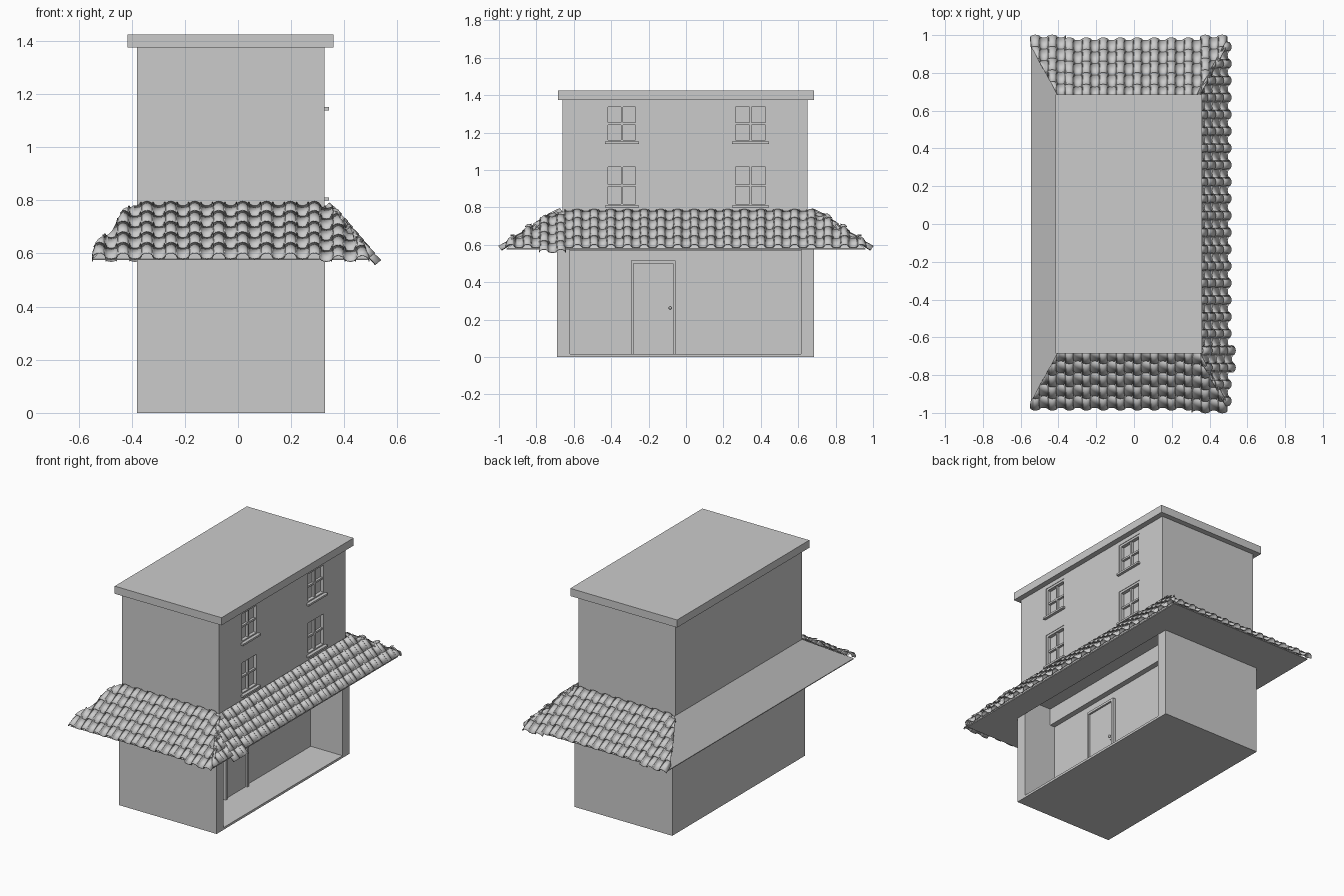
import bpy, bmesh, math
from mathutils import Vector

if "Cube" in bpy.data.objects:
    bpy.data.objects.remove(bpy.data.objects["Cube"])


def finish(bm, name):
    me = bpy.data.meshes.new(name)
    bm.normal_update()
    bm.to_mesh(me)
    bm.free()
    ob = bpy.data.objects.new(name, me)
    bpy.context.collection.objects.link(ob)
    return ob


def add_box(bm, x0, x1, y0, y1, z0, z1):
    r = bmesh.ops.create_cube(bm, size=1)
    bmesh.ops.scale(bm, vec=(x1 - x0, y1 - y0, z1 - z0), verts=r["verts"])
    bmesh.ops.translate(bm, vec=((x0 + x1) / 2, (y0 + y1) / 2, (z0 + z1) / 2), verts=r["verts"])


def boxes(name, *dims):
    bm = bmesh.new()
    for d in dims:
        add_box(bm, *d)
    return finish(bm, name)


XL, XR, BACK = -0.38, 0.328, 0.097

# Ground storey with a deep shop-front recess on the right side
boxes("ground_rear_block", (XL, BACK, -0.69, 0.685, 0, 0.72))
boxes("ground_floor_slab", (BACK, XR, -0.62, 0.615, 0, 0.015))
boxes("ground_end_walls", (BACK, XR, -0.69, -0.62, 0, 0.68), (BACK, XR, 0.615, 0.685, 0, 0.68))
boxes("recess_lintel", (BACK, BACK + 0.035, -0.62, 0.615, 0.57, 0.68))

# Upper storeys and roof slab
upper = boxes("upper_walls", (XL, 0.325, -0.66, 0.65, 0.68, 1.375))
boxes("roof_slab", (-0.415, 0.36, -0.685, 0.685, 1.375, 1.425))

# Windows: cut recesses, then frames with cross bars and sills
WINDOWS = [(y0, y1, z0, z1) for y0, y1 in ((-0.43, -0.255), (0.25, 0.44))
           for z0, z1 in ((0.805, 1.03), (1.145, 1.35))]
cutter = boxes("window_cutter", *[(0.30, 0.36, *w) for w in WINDOWS])
cutter.hide_render = True
cutter.hide_viewport = True
cut = upper.modifiers.new("windows", "BOOLEAN")
cut.object = cutter
cut.solver = "EXACT"
for i, (y0, y1, z0, z1) in enumerate(WINDOWS):
    ym, zm, t, f = (y0 + y1) / 2, (z0 + z1) / 2, 0.006, 0.014
    boxes(f"window_frame_{i}",
          (0.30, 0.322, y0, y0 + f, z0, z1), (0.30, 0.322, y1 - f, y1, z0, z1),
          (0.30, 0.322, y0, y1, z0, z0 + f), (0.30, 0.322, y0, y1, z1 - f, z1),
          (0.30, 0.315, ym - t, ym + t, z0, z1), (0.30, 0.315, y0, y1, zm - t, zm + t))
    boxes(f"window_sill_{i}", (0.31, 0.343, y0 - 0.004, y1 + 0.004, z0 - 0.006, z0 + 0.006))

# Door with frame and handle
boxes("door", (BACK, BACK + 0.01, -0.28, -0.07, 0.015, 0.50))
boxes("door_frame", (BACK, BACK + 0.022, -0.295, -0.28, 0.015, 0.515),
      (BACK, BACK + 0.022, -0.07, -0.055, 0.015, 0.515),
      (BACK, BACK + 0.022, -0.28, -0.07, 0.50, 0.515))
boxes("door_handle_plate", (BACK + 0.01, BACK + 0.014, -0.091, -0.079, 0.243, 0.277))
bpy.ops.mesh.primitive_uv_sphere_add(segments=12, ring_count=8, radius=0.008,
                                     location=(BACK + 0.022, -0.085, 0.262))
bpy.context.object.name = "door_knob"
bpy.ops.object.shade_smooth()


# Skirt roof: sloped ring with a flat soffit
def ring(x0, x1, y0, y1, z):
    return [Vector(p) for p in ((x0, y0, z), (x1, y0, z), (x1, y1, z), (x0, y1, z))]


eave = ring(-0.545, 0.49, -0.96, 0.96, 0.58)
top = ring(XL, 0.325, -0.66, 0.66, 0.775)
soffit = ring(XL, XR, -0.69, 0.685, 0.575)
low = [p - Vector((0, 0, 0.005)) for p in eave]
bm = bmesh.new()
loops = [[bm.verts.new(p) for p in r] for r in (top, eave, low, soffit)]
for a, b in zip(loops, loops[1:]):
    for i in range(4):
        j = (i + 1) % 4
        bm.faces.new((a[i], b[i], b[j], a[j]))
finish(bm, "skirt_roof")


# Tiles: alternating cover and pan half-pipes in rows, clipped at the hips
def tile_side(name, side, rows, overhang, slip):
    a, b, c, d = eave[side], eave[(side + 1) % 4], top[side], top[(side + 1) % 4]
    u = (b - a).normalized()
    v = (c + d) / 2 - (a + b) / 2
    slope = v.length
    v.normalize()
    n = u.cross(v)
    cols = int((b - a).length / 0.0445)
    step = (b - a).length / cols
    pitch = (slope + overhang) / rows
    bm = bmesh.new()
    for k in range(cols):
        pos = a + u * (k + 0.5) * step
        cover = k % 2 == 0
        for r in range(rows):
            v0 = r * pitch - overhang - slip(pos)
            ends = []
            for end in (0, 1):
                rad = 0.026 - 0.004 * end
                length = pitch * (1.12 if r < rows - 1 else 1) * end
                w = (0.002 if cover else 0.022) + 0.005 * (1 - end)
                arc = []
                for s in range(9):
                    t = math.pi * s / 8
                    h = math.sin(t) * rad * (1 if cover else -0.8)
                    arc.append(bm.verts.new(pos + u * math.cos(t) * rad
                                            + v * (v0 + length) + n * (w + h)))
                ends.append(arc)
            for s in range(8):
                q = (ends[0][s], ends[0][s + 1], ends[1][s + 1], ends[1][s])
                bm.faces.new(q[::-1] if cover else q)
    for p, q, sign in ((a, c, -1), (b, d, 1)):
        hip = (q - p).cross(Vector((0, 0, 1)))
        if hip.dot(u) * sign < 0:
            hip = -hip
        bmesh.ops.bisect_plane(bm, geom=bm.verts[:] + bm.edges[:] + bm.faces[:],
                               plane_co=p + u * sign * 0.012, plane_no=hip, clear_outer=True)
    ob = finish(bm, name)
    sol = ob.modifiers.new("thickness", "SOLIDIFY")
    sol.thickness = 0.004
    sol.offset = 0
    bpy.ops.object.select_all(action="DESELECT")
    ob.select_set(True)
    bpy.context.view_layer.objects.active = ob
    bpy.ops.object.shade_smooth_by_angle(angle=math.radians(40))


tile_side("front_tiles", 0, 5, 0.010, lambda p: 0.018 if p.x > 0.3 else 0)
tile_side("right_tiles", 1, 4, 0.0, lambda p: 0.035 if -0.79 < p.y < -0.66 else 0)
tile_side("back_tiles", 2, 5, 0.010, lambda p: 0.018 if abs(p.x) > 0.36 else 0)
